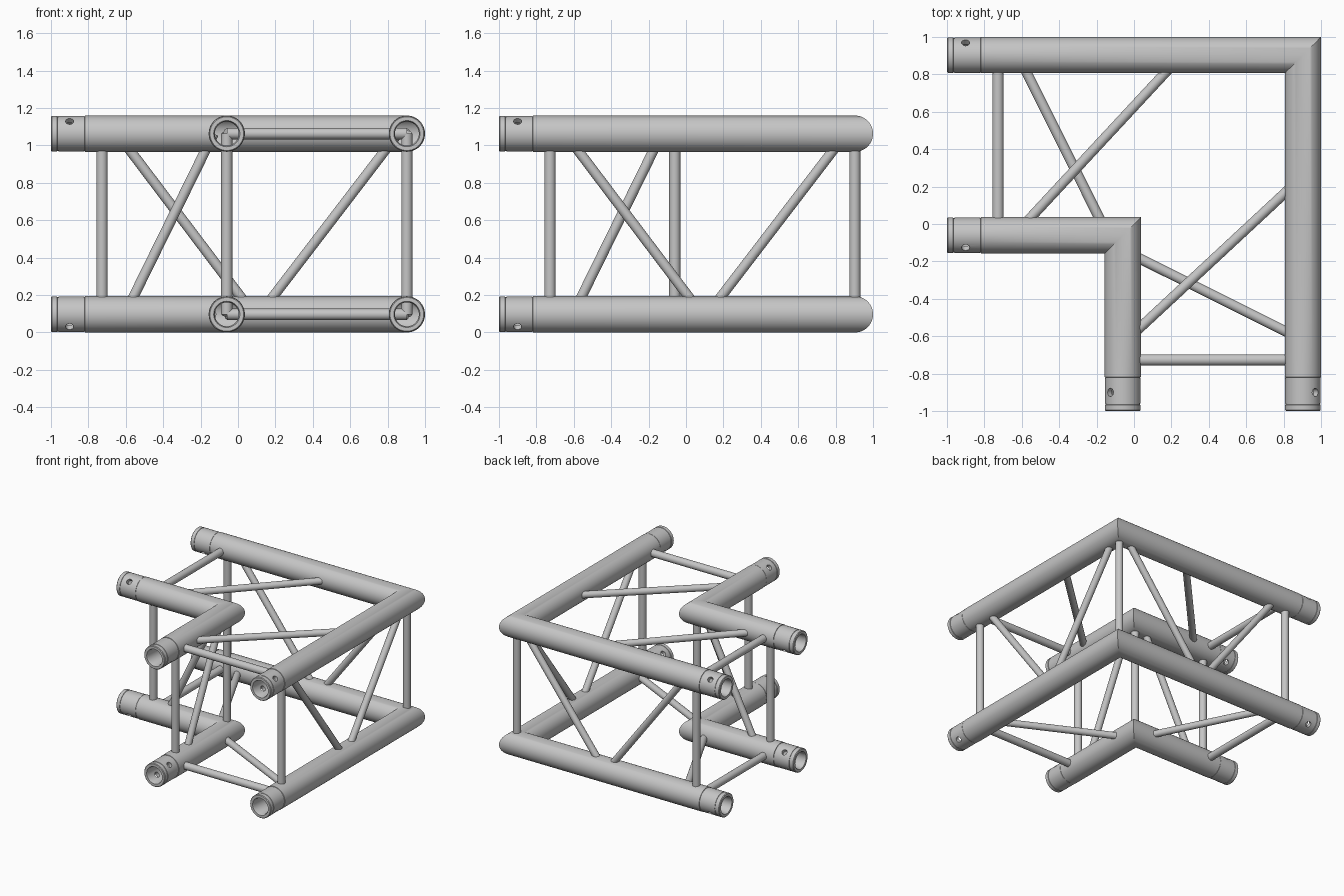
import bpy
import bmesh
import math
from mathutils import Vector, Matrix

cube = bpy.data.objects.get("Cube")
if cube:
    bpy.data.objects.remove(cube, do_unlink=True)

# Shared material
metal = bpy.data.materials.new("aluminium_grey")
metal.use_nodes = True
grey = (0.56, 0.56, 0.56, 1)
metal.diffuse_color = grey
metal.node_tree.nodes["Principled BSDF"].inputs["Base Color"].default_value = grey

OUTER, INNER = 0.903, -0.06      # chord axis offsets
LOW, HIGH = 0.097, 1.063         # chord axis heights
POST = -0.727                    # position of the end posts
SEGMENTS = 48


def swap(p):
    """Mirror a point across the diagonal plane x = y."""
    return Vector((p[1], p[0], p[2]))


def make_object(name, bm):
    mesh = bpy.data.meshes.new(name)
    bm.to_mesh(mesh)
    bm.free()
    mesh.materials.append(metal)
    obj = bpy.data.objects.new(name, mesh)
    bpy.context.collection.objects.link(obj)
    return obj


def smooth(obj):
    bpy.ops.object.select_all(action='DESELECT')
    obj.select_set(True)
    bpy.context.view_layer.objects.active = obj
    bpy.ops.object.shade_smooth_by_angle(angle=math.radians(30))


def add_cylinder(bm, p, q, radius, segments=24):
    p, q = Vector(p), Vector(q)
    axis = q - p
    turn = axis.to_track_quat('Z', 'Y').to_matrix().to_4x4()
    bmesh.ops.create_cone(bm, cap_ends=True, segments=segments,
                          radius1=radius, radius2=radius, depth=axis.length,
                          matrix=Matrix.Translation((p + q) / 2) @ turn)


# Wall section of a chord leg: (distance from open end, radius), None = mitre
SECTION = [(None, 0.082), (0.18, 0.082), (0.17, 0.064), (0.015, 0.064),
           (0, 0.07), (0, 0.09), (0.005, 0.095), (0.033, 0.095),
           (0.034, 0.092), (0.039, 0.092), (0.04, 0.095), (0.176, 0.095),
           (0.177, 0.093), (0.18, 0.093), (0.181, 0.097), (None, 0.097)]


def chord(name, offset, height):
    """Hollow L-shaped chord with a mitred corner and drilled end sleeves."""
    bm = bmesh.new()
    for mirrored in (False, True):
        rings = []
        for dist, radius in SECTION:
            ring = []
            for i in range(SEGMENTS):
                a = 2 * math.pi * i / SEGMENTS
                y = offset + radius * math.cos(a)
                x = y if dist is None else -1 + dist
                p = Vector((x, y, height + radius * math.sin(a)))
                ring.append(bm.verts.new(swap(p) if mirrored else p))
            rings.append(ring)
        for r0, r1 in zip(rings, rings[1:]):
            for i in range(SEGMENTS):
                j = (i + 1) % SEGMENTS
                bm.faces.new((r0[i], r0[j], r1[j], r1[i]))
    bmesh.ops.remove_doubles(bm, verts=bm.verts, dist=0.0001)
    bmesh.ops.recalc_face_normals(bm, faces=bm.faces)
    obj = make_object(name, bm)

    # Locking pin holes, drilled diagonally right through both sleeves
    side = 1 if offset == OUTER else -1
    up = 1 if height == HIGH else -1
    drill = bmesh.new()
    centre = Vector((-0.9, offset, height))
    reach = Vector((0, side, up)) * 0.1
    add_cylinder(drill, centre - reach, centre + reach, 0.022, 20)
    add_cylinder(drill, swap(centre - reach), swap(centre + reach), 0.022, 20)
    cutter = make_object("pin_hole_cutter", drill)
    cutter.hide_render = True
    mod = obj.modifiers.new("pin_holes", 'BOOLEAN')
    mod.operation = 'DIFFERENCE'
    mod.solver = 'EXACT'
    mod.object = cutter
    bpy.context.view_layer.objects.active = obj
    bpy.ops.object.modifier_apply(modifier=mod.name)
    bpy.data.objects.remove(cutter, do_unlink=True)
    smooth(obj)


def strut(name, p, q, radius):
    bm = bmesh.new()
    add_cylinder(bm, p, q, radius)
    smooth(make_object(name, bm))


def strut_pair(name, p, q, radius):
    strut(name + "_side", p, q, radius)
    strut(name + "_front", swap(p), swap(q), radius)


# Four main chords
for level, z in (("lower", LOW), ("upper", HIGH)):
    chord(level + "_outer_chord", OUTER, z)
    chord(level + "_inner_chord", INNER, z)
    # Straight spacers near the open ends
    strut_pair(level + "_spacer", (POST, INNER, z), (POST, OUTER, z), 0.03)

# Upright posts
for label, c in (("outer", OUTER), ("inner", INNER)):
    strut(label + "_corner_post", (c, c, LOW), (c, c, HIGH), 0.03)
    strut_pair(label + "_end_post", (POST, c, LOW), (POST, c, HIGH), 0.03)

# Diagonal braces in the upright faces
BRACE = 0.027
strut_pair("outer_end_brace", (-0.645, OUTER, HIGH), (0.085, OUTER, LOW), BRACE)
strut_pair("outer_corner_brace", (0.115, OUTER, LOW), (0.855, OUTER, HIGH), BRACE)
strut_pair("inner_brace", (-0.13, INNER, HIGH), (-0.605, INNER, LOW), BRACE)

# Diagonal braces in the flat faces
strut_pair("upper_flat_brace", (0.255, OUTER, HIGH), (-0.64, INNER, HIGH), BRACE)
strut_pair("lower_flat_brace", (-0.62, OUTER, LOW), (-0.14, INNER, LOW), BRACE)
